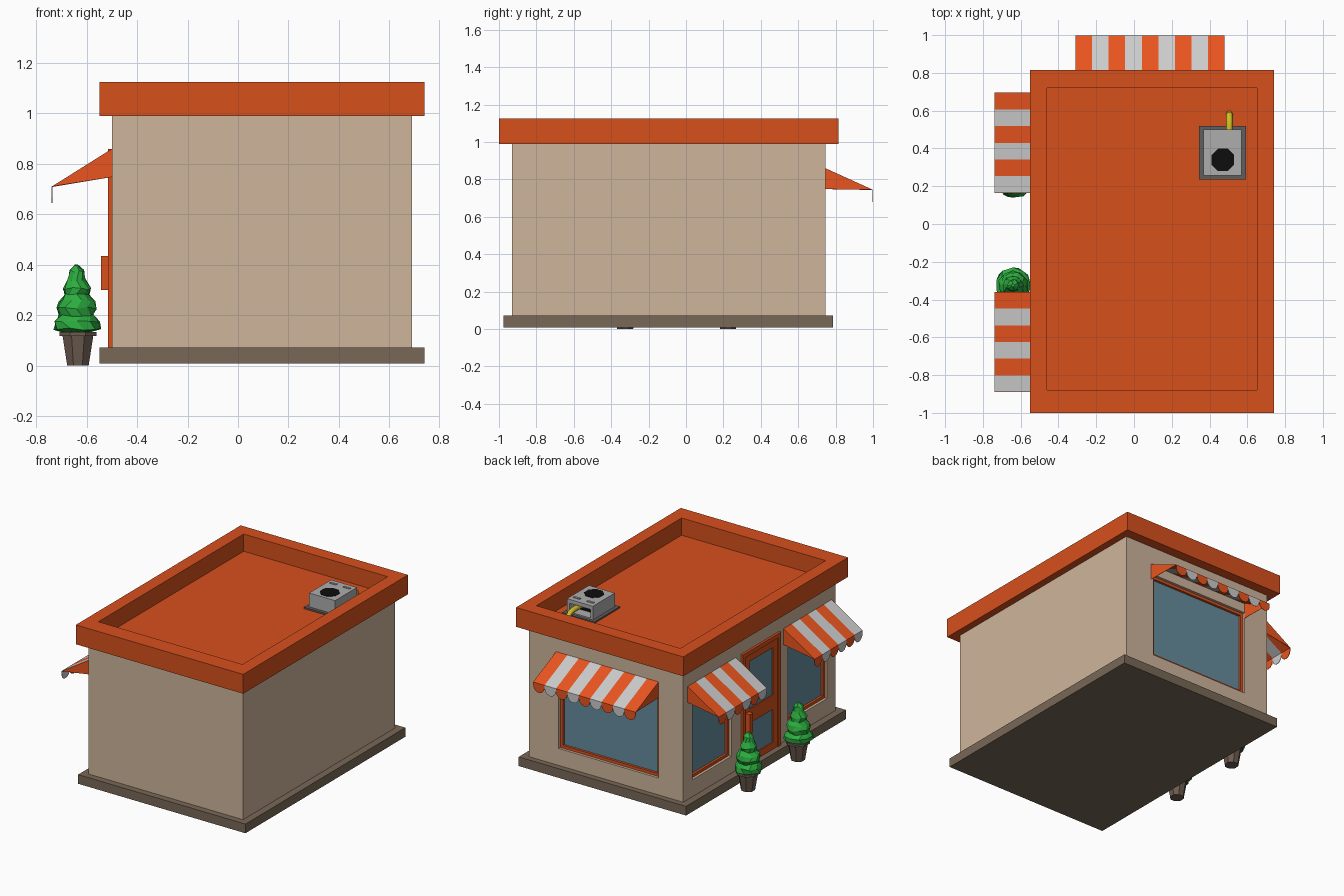
import bpy, bmesh, math, random
from mathutils import Vector

if "Cube" in bpy.data.objects:
    bpy.data.objects.remove(bpy.data.objects["Cube"])

random.seed(4)


def mat(name, r, g, b):
    m = bpy.data.materials.new(name)
    m.diffuse_color = (r, g, b, 1)
    m.use_nodes = True
    m.node_tree.nodes["Principled BSDF"].inputs["Base Color"].default_value = m.diffuse_color
    return m


ORANGE = mat("orange", 0.68, 0.08, 0.012)
STRIPE = mat("stripe_orange", 0.82, 0.09, 0.014)
PALE = mat("stripe_grey", 0.55, 0.55, 0.55)
BEIGE = mat("beige", 0.62, 0.46, 0.33)
STONE = mat("stone", 0.19, 0.14, 0.095)
GLASS = mat("glass", 0.13, 0.26, 0.34)
GREEN = mat("green", 0.025, 0.42, 0.05)
POT = mat("pot", 0.15, 0.105, 0.08)
BLACK = mat("black", 0.004, 0.004, 0.004)
YELLOW = mat("yellow", 0.65, 0.5, 0.02)
DARK = mat("dark_grey", 0.12, 0.11, 0.11)
METAL = mat("light_grey", 0.42, 0.42, 0.42)


def finish(name, bm, m):
    me = bpy.data.meshes.new(name)
    bm.to_mesh(me)
    bm.free()
    ob = bpy.data.objects.new(name, me)
    bpy.context.collection.objects.link(ob)
    if m:
        me.materials.append(m)
    return ob


def box_bm(bm, a, b):
    lo = [min(p, q) for p, q in zip(a, b)]
    hi = [max(p, q) for p, q in zip(a, b)]
    vs = bmesh.ops.create_cube(bm, size=1)["verts"]
    for v in vs:
        v.co = [lo[i] + (v.co[i] + 0.5) * (hi[i] - lo[i]) for i in range(3)]


def boxes(name, m, *pairs):
    bm = bmesh.new()
    for a, b in pairs:
        box_bm(bm, a, b)
    return finish(name, bm, m)


def cut(target, name, a, b):
    c = boxes(name, None, (a, b))
    c.hide_render = True
    c.hide_set(True)
    mod = target.modifiers.new(name, 'BOOLEAN')
    mod.operation = 'DIFFERENCE'
    mod.solver = 'EXACT'
    mod.object = c


# Facade coordinates: u along the wall, d outward, z up
def shop(u, d, z):
    return Vector((-0.5 - d, u, z))


def rear(u, d, z):
    return Vector((u, 0.745 + d, z))


def ring(P, u0, u1, z0, z1, w, d0, d1):
    """Four bars of a rectangular frame."""
    return [(P(u0, d0, z0), P(u0 + w, d1, z1)), (P(u1 - w, d0, z0), P(u1, d1, z1)),
            (P(u0 + w, d0, z0), P(u1 - w, d1, z0 + w)), (P(u0 + w, d0, z1 - w), P(u1 - w, d1, z1))]


def window(name, P, uc, w, walls):
    u0, u1, z0, z1 = uc - w / 2, uc + w / 2, 0.19, 0.79
    cut(walls, name + "_opening", P(u0, -0.04, z0), P(u1, 0.1, z1))
    boxes(name + "_frame", ORANGE, *ring(P, u0, u1, z0, z1, 0.02, -0.041, -0.018))
    boxes(name + "_glass", GLASS, (P(u0 + 0.01, -0.045, z0 + 0.01), P(u1 - 0.01, -0.034, z1 - 0.01)))


def awning(name, P, uc, width, n, depth, z_out, first):
    z_in, drop, step = 0.86, 0.065, width / n
    out = P(0, 1, 1) - P(0, 0, 0)
    parts = (bmesh.new(), bmesh.new())

    def face(bm, pts, direction):
        f = bm.faces.new([bm.verts.new(P(*p)) for p in pts])
        f.normal_update()
        if f.normal.dot(direction) < 0:
            f.normal_flip()

    for i in range(n):
        a = uc - width / 2 + i * step
        b, bm = a + step, parts[(i + first) % 2]
        face(bm, [(a, 0, z_in), (b, 0, z_in), (b, depth, z_out), (a, depth, z_out)], out)
        lobe = [((a + b) / 2 - math.cos(t) * step / 2, depth, z_out - 0.02 - math.sin(t) * (drop - 0.02))
                for t in (k * math.pi / 6 for k in range(7))]
        face(bm, [(a, depth, z_out)] + lobe + [(b, depth, z_out)], out)
    # triangular cheeks at both ends
    for s in (-1, 1):
        u = uc + s * width / 2
        face(parts[0], [(u, 0, z_in), (u, depth, z_out), (u, 0, 0.748)], P(s, 0, 0) - P(0, 0, 0))
    for bm, suffix, m in zip(parts, ("orange", "grey"), (STRIPE, PALE)):
        bmesh.ops.remove_doubles(bm, verts=bm.verts, dist=1e-5)
        ob = finish(name + "_" + suffix, bm, m)
        ob.modifiers.new("thickness", 'SOLIDIFY').thickness = 0.003


# Building shell
boxes("base", STONE, ((-0.55, -0.975, 0.008), (0.74, 0.785, 0.072)))
walls = boxes("walls", BEIGE, ((-0.5, -0.93, 0.06), (0.69, 0.745, 0.995)))
roof = boxes("roof", ORANGE, ((-0.55, -1, 0.99), (0.74, 0.815, 1.125)))
cut(roof, "roof_recess", (-0.46, -0.88, 1.005), (0.65, 0.72, 1.3))

# Windows with awnings
for tag, c in (("left", 0.43), ("right", -0.625)):
    window("shop_window_" + tag, shop, c, 0.43, walls)
    awning("shop_awning_" + tag, shop, c, 0.53, 6, 0.239, 0.71, 1)
window("rear_window", rear, 0.075, 0.77, walls)
awning("rear_awning", rear, 0.085, 0.79, 9, 0.253, 0.745, 0)

# Door
D0, D1, DT = -0.31, 0.11, 0.86
jambs = ring(shop, D0, D1, 0.04, DT, 0.03, -0.01, 0.016)
boxes("door_frame", ORANGE, *jambs)
boxes("door_leaf", ORANGE, *ring(shop, D0 + 0.03, D1 - 0.03, 0.07, DT - 0.03, 0.05, -0.01, 0.009),
      (shop(D0 + 0.08, -0.01, 0.35), shop(D1 - 0.08, 0.009, 0.45)))
boxes("door_glass", GLASS, (shop(D0 + 0.07, -0.01, 0.1), shop(D1 - 0.07, 0.003, DT - 0.07)))
boxes("door_handle", ORANGE, (shop(0.035, 0.005, 0.3), shop(0.07, 0.043, 0.435)))


# Potted trees
def lathe(name, m, profile, n, cx, cy, jitter=0.0):
    bm = bmesh.new()
    rings = []
    for k, (r, z) in enumerate(profile):
        row = []
        for i in range(n):
            t = 2 * math.pi * (i + 0.5 * (k % 2) * (jitter > 0) + 0.5) / n
            rr = r * (1 + random.uniform(-jitter, jitter))
            zz = z + random.uniform(-jitter, jitter) * 0.06
            row.append(bm.verts.new((cx + rr * math.cos(t), cy + rr * math.sin(t), zz)))
        rings.append(row)
    for a, b in zip(rings, rings[1:]):
        for i in range(n):
            j = (i + 1) % n
            bm.faces.new((a[i], a[j], b[j], b[i]))
    bm.faces.new(rings[0][::-1])
    bm.faces.new(rings[-1])
    return finish(name, bm, m)


for tag, y in (("left", 0.225), ("right", -0.325)):
    lathe("pot_" + tag, POT, [(0.046, 0), (0.066, 0.118), (0.08, 0.118), (0.08, 0.134), (0.06, 0.134)],
          8, -0.635, y)
    lathe("tree_" + tag, GREEN,
          [(0.05, 0.132), (0.09, 0.145), (0.09, 0.175), (0.068, 0.2), (0.078, 0.228), (0.07, 0.255),
           (0.05, 0.28), (0.054, 0.305), (0.036, 0.34), (0.03, 0.375), (0.008, 0.397)],
          10, -0.64, y, 0.08)

# Rooftop cooling unit
boxes("unit_flange", DARK, ((0.345, 0.235, 1.0), (0.592, 0.52, 1.016)))
unit = boxes("unit_body", METAL, ((0.368, 0.258, 1.01), (0.568, 0.5, 1.112)))
cut(unit, "unit_opening", (0.388, 0.42, 1.025), (0.55, 0.6, 1.085))
boxes("unit_opening_back", BLACK, ((0.388, 0.415, 1.025), (0.55, 0.43, 1.085)))
lathe("unit_fan", BLACK, [(0.065, 1.105), (0.065, 1.115)], 8, 0.47, 0.34)
boxes("unit_vents", METAL, *[((x, 0.45, 1.11), (x + 0.05, 0.465, 1.117)) for x in (0.39, 0.495)])

# Bent pipe out of the unit
cu = bpy.data.curves.new("unit_pipe", 'CURVE')
cu.dimensions = '3D'
cu.bevel_depth = 0.018
cu.bevel_resolution = 1
cu.use_fill_caps = True
sp = cu.splines.new('POLY')
path = [(0.43, 1.058), (0.52, 1.058), (0.558, 1.05), (0.578, 1.032), (0.583, 1.003)]
sp.points.add(len(path) - 1)
for p, (y, z) in zip(sp.points, path):
    p.co = (0.505, y, z, 1)
cu.materials.append(YELLOW)
bpy.context.collection.objects.link(bpy.data.objects.new("unit_pipe", cu))
